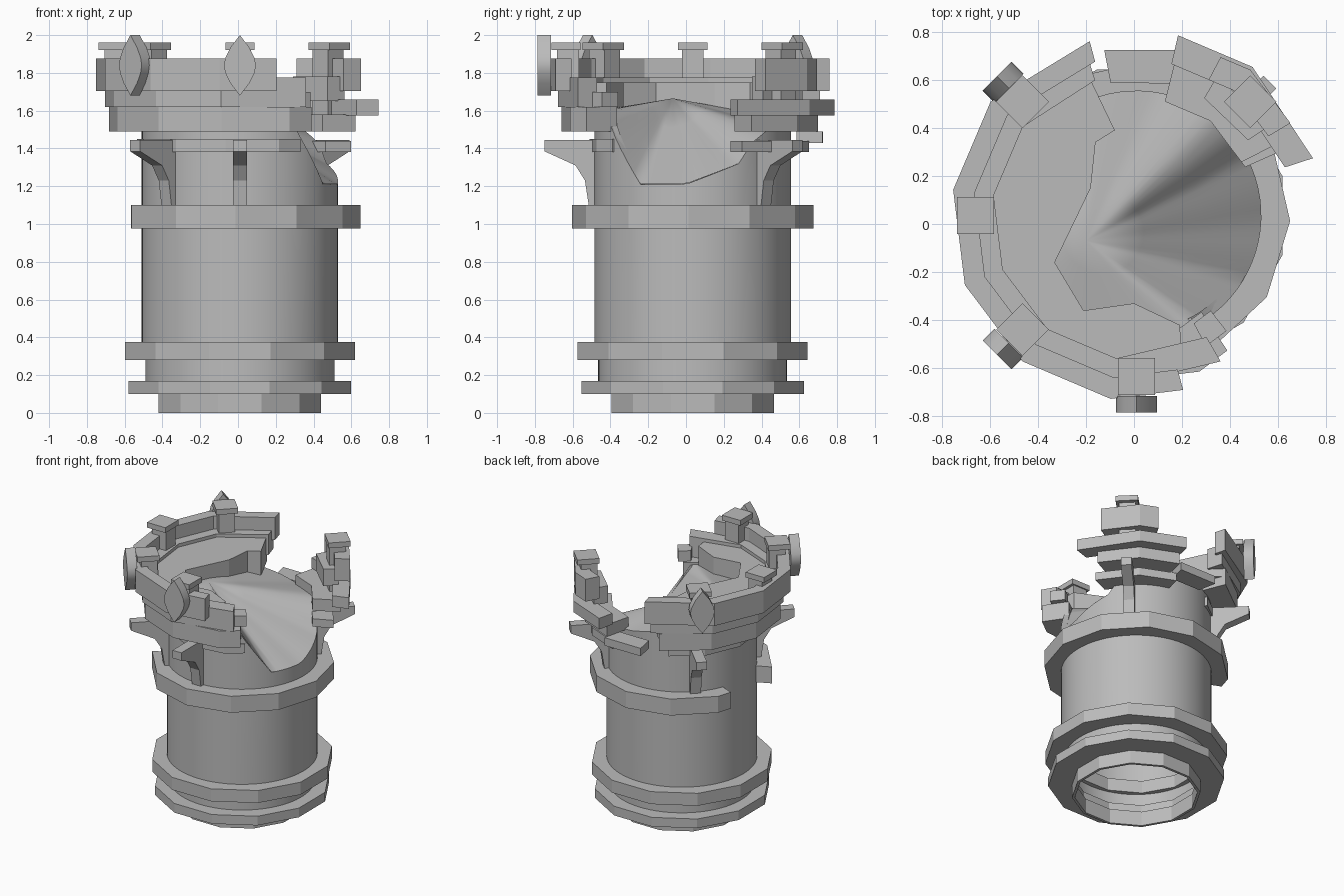
import bpy, bmesh, math
from mathutils import Matrix, Vector

cube = bpy.data.objects.get("Cube")
if cube:
    bpy.data.objects.remove(cube, do_unlink=True)

AXIS = Vector((0.01, 0.035, 0))
SIDES = 12
stone = bpy.data.materials.new("grey stone")
stone.use_nodes = True
stone.diffuse_color = (0.5, 0.5, 0.5, 1)
stone.node_tree.nodes["Principled BSDF"].inputs["Base Color"].default_value = (0.5, 0.5, 0.5, 1)


def finish(name, bm, smooth=0, solid=True):
    """Make the object; smooth is the largest angle shaded smooth."""
    if solid:
        bmesh.ops.recalc_face_normals(bm, faces=bm.faces)
    mesh = bpy.data.meshes.new(name)
    bm.to_mesh(mesh)
    bm.free()
    mesh.materials.append(stone)
    obj = bpy.data.objects.new(name, mesh)
    bpy.context.collection.objects.link(obj)
    if smooth:
        bpy.ops.object.select_all(action='DESELECT')
        obj.select_set(True)
        bpy.context.view_layer.objects.active = obj
        bpy.ops.object.shade_smooth_by_angle(angle=math.radians(smooth))


def polar(a, r, z):
    t = math.radians(a)
    return AXIS + Vector((r * math.cos(t), r * math.sin(t), z))


def sweep(name, sections, closed, smooth=0):
    """Join a row of cross-sections into a solid."""
    bm = bmesh.new()
    rows = [[bm.verts.new(p) for p in s] for s in sections]
    pairs = list(zip(rows, rows[1:] + rows[:1])) if closed else list(zip(rows, rows[1:]))
    for p, q in pairs:
        for i in range(len(p)):
            j = (i + 1) % len(p)
            bm.faces.new((p[i], p[j], q[j], q[i]))
    if not closed:
        bm.faces.new(rows[0])
        bm.faces.new(rows[-1])
    finish(name, bm, smooth)


def ring(name, r0, r1, z0, z1, a0=0, a1=360, phase=22):
    """Faceted ring, or the part of it between two angles."""
    step = 360 / SIDES
    closed = a1 - a0 >= 360
    if closed:
        angles = [phase + step * i for i in range(SIDES)]
    else:
        inner = [phase + step * i for i in range(-SIDES, 2 * SIDES)]
        angles = [a0] + [a for a in inner if a0 + 8 < a < a1 - 8] + [a1]
    sections = []
    for a in angles:
        off = (a - phase) % step - step / 2
        k = math.cos(math.radians(step / 2)) / math.cos(math.radians(off))
        sections.append([polar(a, r * k, z) for r, z in
                         ((r0, z0), (r1, z0), (r1, z1), (r0, z1))])
    sweep(name, sections, closed)


def extrude(name, points, offset, matrix=Matrix(), smooth=0):
    """Flat outline pushed along an offset, then placed."""
    bm = bmesh.new()
    face = bm.faces.new([bm.verts.new(p) for p in points])
    ext = bmesh.ops.extrude_face_region(bm, geom=[face])["geom"]
    bmesh.ops.translate(bm, vec=offset,
                        verts=[g for g in ext if isinstance(g, bmesh.types.BMVert)])
    bm.transform(matrix)
    finish(name, bm, smooth)


def turned(angle):
    return Matrix.Translation(AXIS) @ Matrix.Rotation(math.radians(angle), 4, 'Z')


def radial(name, profile, width, angle):
    """Radial profile (radius, height) given a width and turned to an angle."""
    extrude(name, [(r, -width / 2, z) for r, z in profile], (0, width, 0), turned(angle))


def block(name, r, size, z0, z1, angle):
    h = size / 2
    radial(name, [(r - h, z0), (r + h, z0), (r + h, z1), (r - h, z1)], size, angle)


# Broken rim: wall height against angle
BREAK = [(-62, 1.6), (-52, 1.46), (-32, 1.21), (-4, 1.21), (28, 1.32),
         (37, 1.43), (50, 1.5), (80, 1.5), (110, 1.56), (298, 1.6)]


def rim(a):
    for (a0, h0), (a1, h1) in zip(BREAK, BREAK[1:]):
        if a0 <= a <= a1:
            return h0 + (h1 - h0) * (a - a0) / (a1 - a0)


# Tower wall: round shell with a broken top
COUNT = 72
around = [-62 + 360 * i / COUNT for i in range(COUNT)]
sweep("tower_wall",
      [[polar(a, r, z) for r, z in ((0.48, 0.14), (0.5, 0.14), (0.5, 0.3), (0.52, 0.3),
                                    (0.52, rim(a)), (0.48, rim(a)))] for a in around],
      True, 35)

# Rubble slope inside the breach
bm = bmesh.new()
apex = bm.verts.new((-0.2, -0.07, 1.665))
loops = []
for t in (0.33, 0.67, 1.0):
    loops.append([bm.verts.new(apex.co.lerp(polar(a, 0.518, rim(a) + 0.002), t))
                  for a in around])
for i in range(COUNT):
    j = (i + 1) % COUNT
    bm.faces.new((apex, loops[0][i], loops[0][j]))
    for u, v in zip(loops, loops[1:]):
        bm.faces.new((u[i], v[i], v[j], u[j]))
for step in range(4):
    bmesh.ops.smooth_vert(bm, verts=loops[0] + loops[1], factor=0.5,
                          use_axis_x=False, use_axis_y=False, use_axis_z=True)
finish("rubble_slope", bm, smooth=180, solid=False)

# Broken upper floor slab
edge = [(0.2, -0.54), (0.19, -0.42), (0, -0.33), (-0.21, -0.36), (-0.33, -0.16),
        (-0.18, 0.15), (-0.16, 0.34), (-0.08, 0.39), (-0.19, 0.62)]
outer = [polar(a, 0.67, 0).xy for a in (112, 142, 172, 202, 232, 262, 285)]
extrude("floor_slab", [(x, y, 1.56) for x, y in edge + outer], (0, 0, 0.19))

# Foot and bands around the tower
ring("foot", 0.425, 0.445, 0.0, 0.11, phase=15)
ring("foot_band", 0.44, 0.61, 0.1, 0.17, phase=15)
ring("lower_band", 0.46, 0.63, 0.28, 0.375, phase=15)
ring("middle_band", 0.47, 0.64, 0.975, 1.1, -155, 158, phase=-2)
ring("collar", 0.5, 0.55, 1.38, 1.45, 115, 307)
ring("collar_back", 0.5, 0.65, 1.38, 1.44, 24, 76)
ring("ledge_back", 0.58, 0.725, 1.43, 1.49, 76, 101)

# Surviving parapet courses
ring("parapet_base", 0.5, 0.7, 1.49, 1.62, 112, 304)
ring("parapet_course", 0.6, 0.72, 1.62, 1.775, 107, 300)
ring("parapet_step", 0.52, 0.63, 1.62, 1.7, 298, 308)
ring("parapet_top", 0.68, 0.77, 1.705, 1.875, 105, 285)

# Standing fragment at the back
ring("fragment_base", 0.5, 0.7, 1.49, 1.58, 27, 76)
ring("fragment_ledge", 0.66, 0.785, 1.575, 1.66, 18, 77)
ring("fragment_inner", 0.58, 0.69, 1.65, 1.78, 34, 60)
ring("fragment_top", 0.66, 0.77, 1.705, 1.875, 31, 62)

# Posts with square caps
for a in (45, 135, 180, 225, 270):
    block("post", 0.66, 0.115, 1.58 if a == 45 else 1.74, 1.925, a)
    block("post_cap", 0.67, 0.155, 1.92, 1.96, a)

# Curved brackets under the parapet
for a in (45, 135, 225, 270):
    radial("bracket", [(0.5, 1.1), (0.55, 1.1), (0.57, 1.23), (0.62, 1.31),
                       (0.785, 1.385), (0.785, 1.445), (0.5, 1.445)], 0.075, a)

# Pointed oval shields
half = [(0, 1.68), (0.05, 1.745), (0.077, 1.8), (0.085, 1.84), (0.077, 1.88), (0.05, 1.935)]
outline = half + [(0, 2.0)] + [(-y, z) for y, z in reversed(half[1:])]
for a in (135, 225, 270):
    extrude("shield", [(0.75, y, z) for y, z in outline], (0.07, 0, 0), turned(a), 35)
